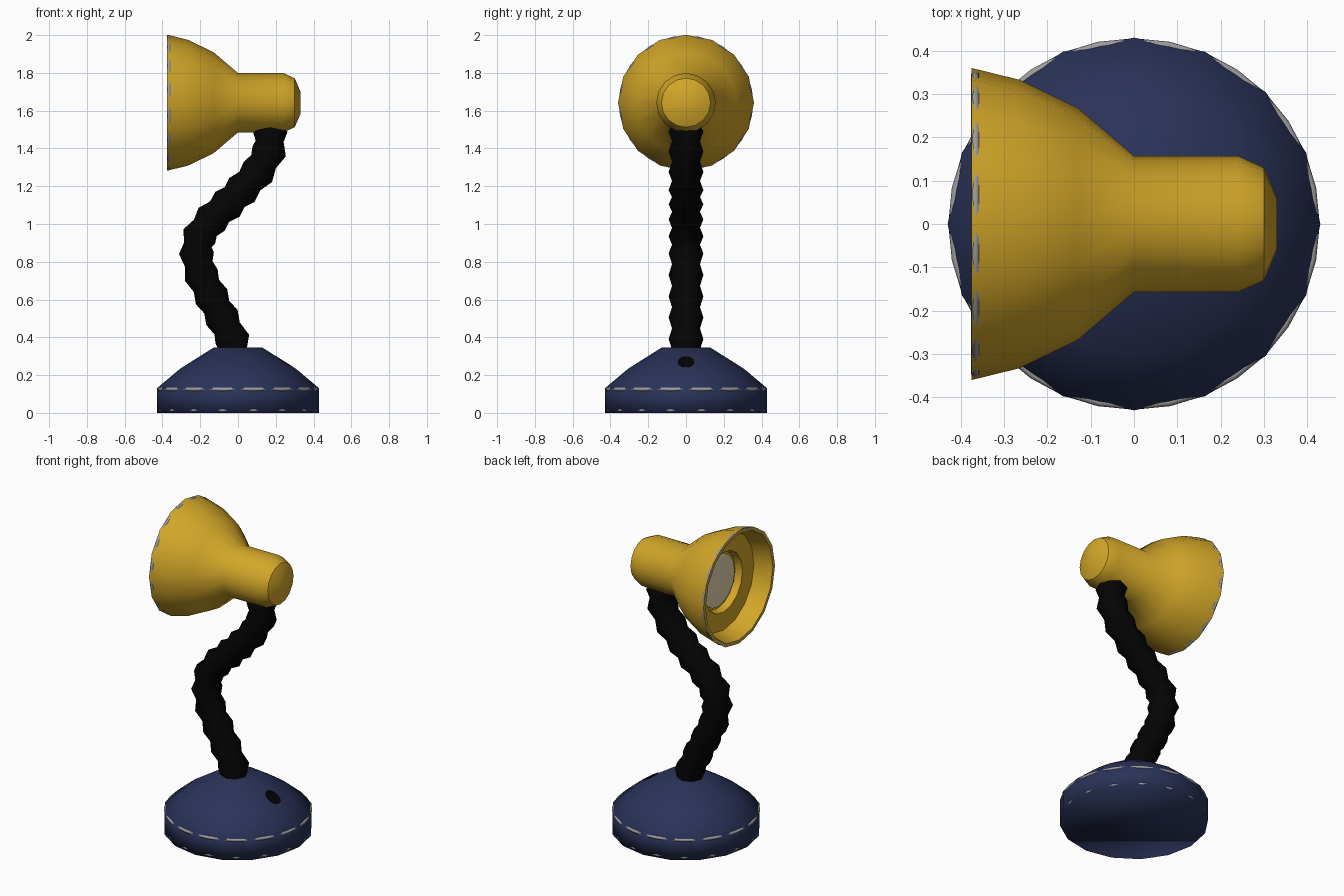
import bpy, bmesh, math
from mathutils import Vector

if "Cube" in bpy.data.objects:
    bpy.data.objects.remove(bpy.data.objects["Cube"])


def material(name, rgb):
    m = bpy.data.materials.new(name)
    m.diffuse_color = (*rgb, 1)
    m.use_nodes = True
    m.node_tree.nodes["Principled BSDF"].inputs["Base Color"].default_value = m.diffuse_color
    return m


yellow = material("mustard_yellow", (0.65, 0.385, 0.022))
navy = material("navy_blue", (0.023, 0.032, 0.098))
black = material("black", (0.0012, 0.0012, 0.0012))
cream = material("bulb_cream", (0.90, 0.76, 0.50))
grey = material("trim_grey", (0.33, 0.33, 0.34))


def skin(name, rings, mat, angle=180):
    """Join successive rings of points; one-point rings act as poles."""
    bm = bmesh.new()
    loops = [[bm.verts.new(p) for p in ring] for ring in rings]
    for a, b in zip(loops, loops[1:]):
        n = max(len(a), len(b))
        for i in range(n):
            j = (i + 1) % n
            if len(a) == 1:
                bm.faces.new((a[0], b[i], b[j]))
            elif len(b) == 1:
                bm.faces.new((a[i], b[0], a[j]))
            else:
                bm.faces.new((a[i], b[i], b[j], a[j]))
    for end in (loops[0], loops[-1]):
        if len(end) > 1:
            bm.faces.new(end)
    bmesh.ops.recalc_face_normals(bm, faces=bm.faces)
    me = bpy.data.meshes.new(name)
    bm.to_mesh(me)
    bm.free()
    me.materials.append(mat)
    me.shade_smooth()
    if angle < 180:
        me.set_sharp_from_angle(angle=math.radians(angle))
    ob = bpy.data.objects.new(name, me)
    bpy.context.collection.objects.link(ob)
    return ob


def ring(centre, u, v, r, n):
    if r == 0:
        return [centre]
    return [centre + r * (u * math.cos(t) + v * math.sin(t))
            for t in (2 * math.pi * i / n for i in range(n))]


def trim(name, location, rotation, major, minor):
    """Slim ring, mostly sunk in its part, showing along the facet middles."""
    bpy.ops.mesh.primitive_torus_add(location=location, rotation=rotation, major_radius=major,
                                     minor_radius=minor, major_segments=32, minor_segments=8)
    ob = bpy.context.object
    ob.name = name
    ob.data.materials.append(grey)
    ob.data.shade_smooth()


X, Y, Z = Vector((1, 0, 0)), Vector((0, 1, 0)), Vector((0, 0, 1))

# Weighted base with two inlaid trim rings
base_profile = [(0, 0.43), (0.13, 0.43), (0.235, 0.305), (0.345, 0.13), (0.345, 0)]
skin("base", [ring(Z * h, X, Y, r, 16) for h, r in base_profile], navy)
trim("base_trim_upper", (0, 0, 0.125), (0, 0, 0), 0.4185, 0.010)
trim("base_trim_lower", (0, 0, 0.015), (0, 0, 0), 0.4145, 0.010)

# Switch button lying on the sloping top of the base
slope = Vector((0.175, 0, -0.11)).normalized()
normal = slope.cross(Y) * (1 if slope.cross(Y).z > 0 else -1)
spot = Vector((0.246, 0, 0.269))
skin("switch_button", [ring(spot + normal * h, slope * 1.25, Y, 0.043, 12)
                       for h in (-0.02, 0.003)], black, 30)

# Ribbed flexible arm: a bulge at each path point, a waist between them
path = [Vector((x, 0, z)) for x, z in (
    (-0.025, 0.28), (-0.03, 0.39), (-0.085, 0.505), (-0.14, 0.615), (-0.195, 0.73),
    (-0.22, 0.845), (-0.205, 0.935), (-0.14, 1.025), (-0.055, 1.105),
    (0.02, 1.18), (0.105, 1.275), (0.165, 1.385), (0.17, 1.49), (0.17, 1.56))]
spine = []
for a, b in zip(path, path[1:]):
    spine += [(a, 0.092), ((a + b) / 2, 0.074)]
rings = []
for i, (p, r) in enumerate(spine):
    tangent = (spine[min(i + 1, len(spine) - 1)][0] - spine[max(i - 1, 0)][0]).normalized()
    rings.append(ring(p, Y.cross(tangent), Y, r, 8))
skin("flexible_arm", rings, black)

# Lamp shade: rear cap to rim, in along the wall, then a flat step with a recess
axis = Z * 1.642
outer = [(0.33, 0), (0.33, 0.06), (0.30, 0.13), (0.24, 0.157), (0, 0.157),
         (-0.13, 0.268), (-0.265, 0.333), (-0.375, 0.36)]
inner = [(-0.375, 0.338), (-0.265, 0.305), (-0.265, 0.19), (-0.22, 0.18), (-0.22, 0)]
skin("lamp_shade", [ring(axis + X * h, Y, Z, r, 16) for h, r in outer + inner], yellow, 42)
trim("shade_rim_trim", axis - X * 0.366, (0, math.pi / 2, 0), 0.346, 0.010)

# Bulb face sitting in the recess
bulb_profile = [(-0.20, 0.165), (-0.228, 0.165), (-0.236, 0.14), (-0.236, 0)]
skin("bulb", [ring(axis + X * h, Y, Z, r, 16) for h, r in bulb_profile], cream, 42)
